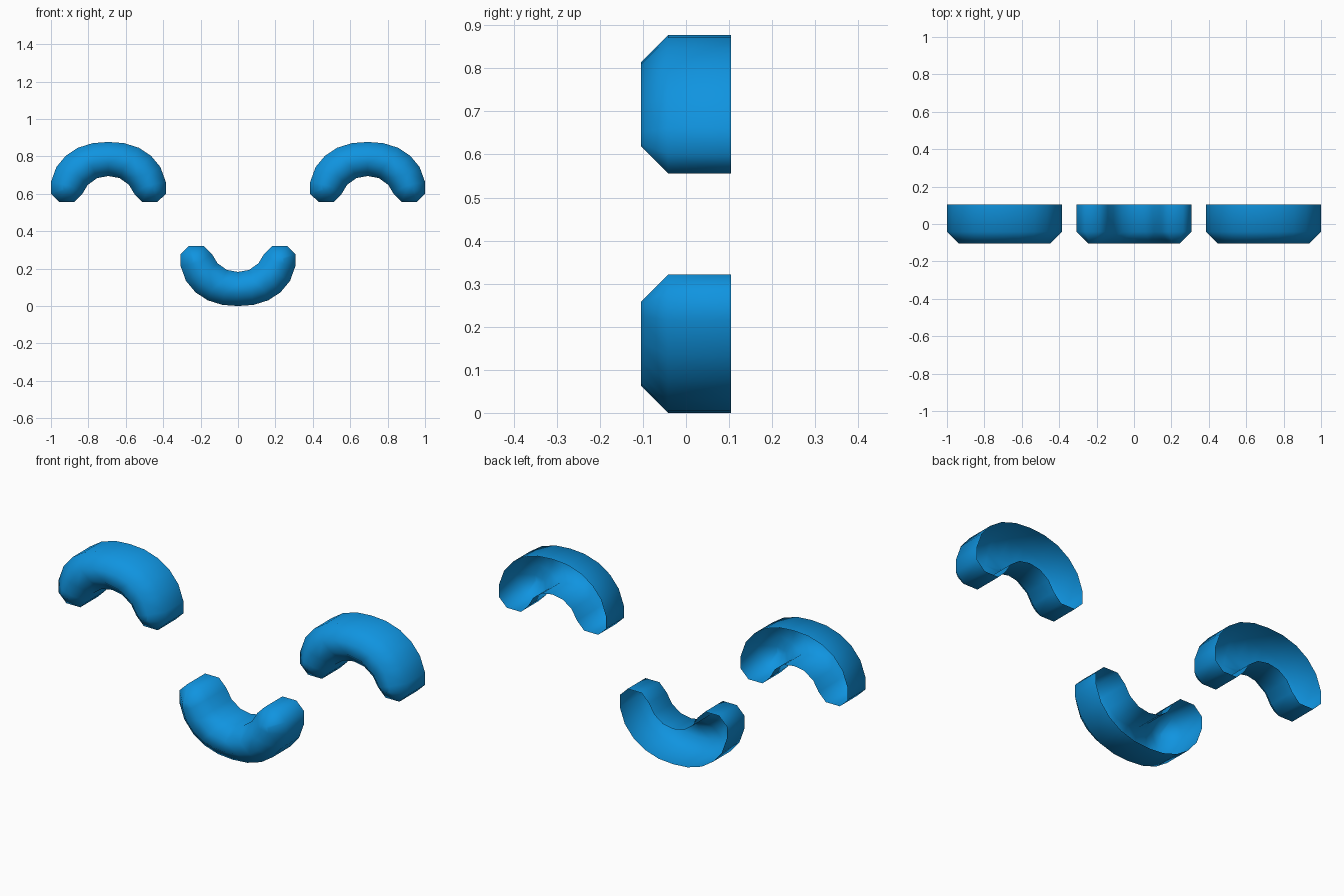
import bpy, bmesh
from mathutils import Vector

if "Cube" in bpy.data.objects:
    bpy.data.objects.remove(bpy.data.objects["Cube"])

mat = bpy.data.materials.new("bright blue")
mat.diffuse_color = (0.005, 0.296, 0.745, 1)
mat.use_nodes = True
mat.node_tree.nodes["Principled BSDF"].inputs["Base Color"].default_value = mat.diffuse_color

BACK, RIM, FRONT, INSET = 0.104, -0.042, -0.104, 0.062

# left half of the arch outline (x, z): crown, outer curve, chamfered foot, inner curve
HALF = [(-.083, .871), (-.163, .846), (-.228, .803), (-.278, .743), (-.307, .663),
        (-.307, .600), (-.262, .556), (-.182, .556), (-.140, .598),
        (-.110, .648), (-.060, .684)]
OUTLINE = [Vector(p) for p in
           [(0, .877)] + HALF + [(0, .695)] + [(-x, z) for x, z in reversed(HALF)]]


def offset(pts, d):
    """Mitred inward offset of a counter-clockwise outline."""
    out = []
    for i, p in enumerate(pts):
        a = (p - pts[i - 1]).normalized()
        b = (pts[(i + 1) % len(pts)] - p).normalized()
        na, nb = Vector((-a.y, a.x)), Vector((-b.y, b.x))
        out.append(p + (na + nb) * d / (1 + na.dot(nb)))
    return out


def arch(name, cx, flip=False):
    """Open-backed arch shell with a bevelled front."""
    place = (lambda p: (cx - p.x, .877 - p.y)) if flip else (lambda p: (cx + p.x, p.y))
    bm = bmesh.new()
    rings = []
    for y, pts in ((BACK, OUTLINE), (RIM, OUTLINE), (FRONT, offset(OUTLINE, INSET))):
        ring = []
        for p in pts:
            x, z = place(p)
            ring.append(bm.verts.new((x, y, z)))
        rings.append(ring)
    n = len(OUTLINE)
    # side wall and bevel
    for r0, r1 in zip(rings, rings[1:]):
        for i in range(n):
            j = (i + 1) % n
            bm.faces.new((r0[i], r0[j], r1[j], r1[i]))
    # front strip between outer and inner curves
    f = rings[2]
    for i in range(n // 2):
        quad = [f[i], f[(i + 1) % n]]
        # pair outer points with inner points on the same half
    bm.faces.new(f)
    bm.normal_update()
    if bm.faces[:][-1].normal.y > 0:
        bmesh.ops.reverse_faces(bm, faces=bm.faces[:])
    bmesh.ops.triangulate(bm, faces=[q for q in bm.faces if len(q.verts) > 4])
    for q in bm.faces:
        q.smooth = True
    me = bpy.data.meshes.new(name)
    bm.to_mesh(me)
    bm.free()
    me.materials.append(mat)
    bpy.context.collection.objects.link(bpy.data.objects.new(name, me))


arch("left_eye", -.693)
arch("right_eye", .693)
arch("smiling_mouth", 0, flip=True)
